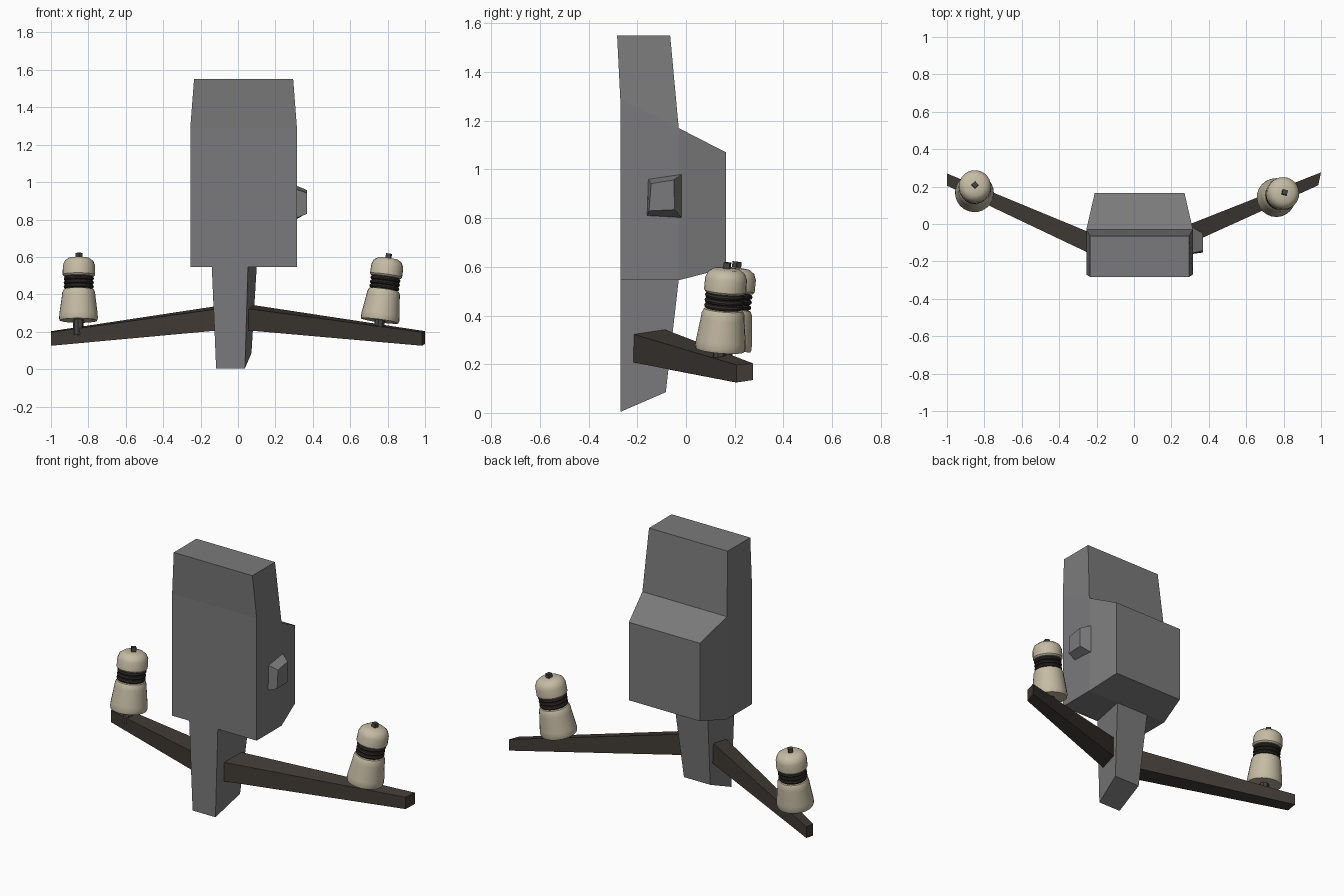
import bpy, bmesh, math
from mathutils import Vector, Matrix

if "Cube" in bpy.data.objects:
    bpy.data.objects.remove(bpy.data.objects["Cube"])


def material(name, rgb):
    m = bpy.data.materials.new(name)
    m.diffuse_color = (*rgb, 1)
    m.use_nodes = True
    m.node_tree.nodes["Principled BSDF"].inputs["Base Color"].default_value = m.diffuse_color
    return m


GREY = material("grey metal", (0.195, 0.195, 0.2))
BROWN = material("dark timber", (0.052, 0.043, 0.036))
CREAM = material("cream ceramic", (0.56, 0.50, 0.37))
DARK = material("dark wire", (0.03, 0.026, 0.022))
STEEL = material("dark steel", (0.06, 0.058, 0.055))


def finish(name, bm, mat, smooth=False, matrix=None):
    bmesh.ops.recalc_face_normals(bm, faces=bm.faces)
    me = bpy.data.meshes.new(name)
    bm.to_mesh(me)
    bm.free()
    me.materials.append(mat)
    ob = bpy.data.objects.new(name, me)
    bpy.context.collection.objects.link(ob)
    if matrix:
        ob.matrix_world = matrix
    if smooth:
        bpy.ops.object.select_all(action='DESELECT')
        ob.select_set(True)
        bpy.context.view_layer.objects.active = ob
        bpy.ops.object.shade_smooth_by_angle(angle=math.radians(35))
    return ob


def loft(name, rings, mat, **kw):
    """Skin matching point rings and cap both ends."""
    bm = bmesh.new()
    vr = [[bm.verts.new(p) for p in r] for r in rings]
    n = len(vr[0])
    for a, b in zip(vr, vr[1:]):
        for i in range(n):
            j = (i + 1) % n
            bm.faces.new((a[i], a[j], b[j], b[i]))
    bm.faces.new(vr[0])
    bm.faces.new(vr[-1])
    return finish(name, bm, mat, **kw)


def level(x0, x1, yf, yb, zf, zb):
    return [(x0, yf, zf), (x1, yf, zf), (x1, yb, zb), (x0, yb, zb)]


# main cabinet with tapered top
loft("cabinet", [level(-.255, .315, -.27, -.03, .545, .545),
                 level(-.255, .315, -.27, -.03, 1.29, 1.17),
                 level(-.235, .295, -.283, -.065, 1.55, 1.55)], GREY)

# bulge on the back
loft("back_housing", [[(x0, y, z0), (x1, y, z0), (x1, y, z1), (x0, y, z1)]
                      for x0, x1, y, z0, z1 in ((-.255, .315, -.03, .545, 1.17),
                                                (-.21, .27, .165, .595, 1.07))], GREY)

# lower post, cut at a slant underneath
loft("post", [[(-.117, -.27, .004), (.037, -.27, .004), (.072, -.083, .085), (-.105, -.083, .085)],
              [(-.14, -.27, .546), (.053, -.27, .546), (.1, -.03, .546), (-.125, -.03, .546)]], GREY)

# small box on the right side
loft("side_box", [[(.314, -.16, .81), (.314, -.018, .802), (.314, -.018, .98), (.314, -.155, .96)],
                  [(.37, -.152, .83), (.37, -.047, .835), (.37, -.05, .957), (.37, -.143, .942)]], GREY)


# swept tapering arms: front and back corners at each end
def arm(name, inner_f, inner_b, outer_f, outer_b):
    ends = ((inner_f, inner_b, (.207, .215, .342, .323)),
            (outer_f, outer_b, (.125, .135, .203, .197)))
    loft(name, [[(*f, z[0]), (*b, z[1]), (*b, z[2]), (*f, z[3])] for f, b, z in ends], BROWN)


arm("right_arm", (.055, -.215), (.085, -.085), (.985, .207), (1, .276))
arm("left_arm", (-.105, -.22), (-.08, -.11), (-1, .205), (-1, .27))

# insulator: profile is radius, height
SHELL = [(.06, .004), (.1, 0), (.104, .012), (.102, .04), (.09, .13), (.088, .152),
         (.08, .168), (.06, .172), (.06, .235), (.08, .238), (.087, .247),
         (.086, .298), (.076, .322), (.055, .337), (.02, .34)]


def lathe(name, profile, mat, matrix, n=24):
    rings = [[(r * math.cos(2 * math.pi * i / n), r * math.sin(2 * math.pi * i / n), z)
              for i in range(n)] for r, z in profile]
    return loft(name, rings, mat, smooth=n > 8, matrix=matrix)


def wire_ring(name, radius, minor, height, matrix, n=24, k=8):
    bm = bmesh.new()
    v = [[bm.verts.new(((radius + minor * math.cos(2 * math.pi * j / k)) * math.cos(2 * math.pi * i / n),
                        (radius + minor * math.cos(2 * math.pi * j / k)) * math.sin(2 * math.pi * i / n),
                        height + minor * math.sin(2 * math.pi * j / k)))
          for j in range(k)] for i in range(n)]
    for i in range(n):
        for j in range(k):
            a, b = (i + 1) % n, (j + 1) % k
            bm.faces.new((v[i][j], v[a][j], v[a][b], v[i][b]))
    finish(name, bm, DARK, smooth=True, matrix=matrix)


def insulator(side, base, top):
    base, top = Vector(base), Vector(top)
    turn = (top - base).to_track_quat('Z', 'Y').to_matrix().to_4x4()
    m = Matrix.Translation(base) @ turn
    lathe(side + "_insulator", SHELL, CREAM, m)
    for i in range(3):
        wire_ring(f"{side}_wire_ring_{i + 1}", .07, .011, .182 + .022 * i, m)
    # mounting stem below and square pin on top
    lathe(side + "_stem", [(.028, -.08), (.028, .02)], STEEL, m, n=8)
    lathe(side + "_top_pin", [(.019, .33), (.019, .364)], STEEL, m, n=4)


insulator("right", (.758, .14, .258), (.807, .17, .615))
insulator("left", (-.853, .165, .26), (-.85, .21, .618))
